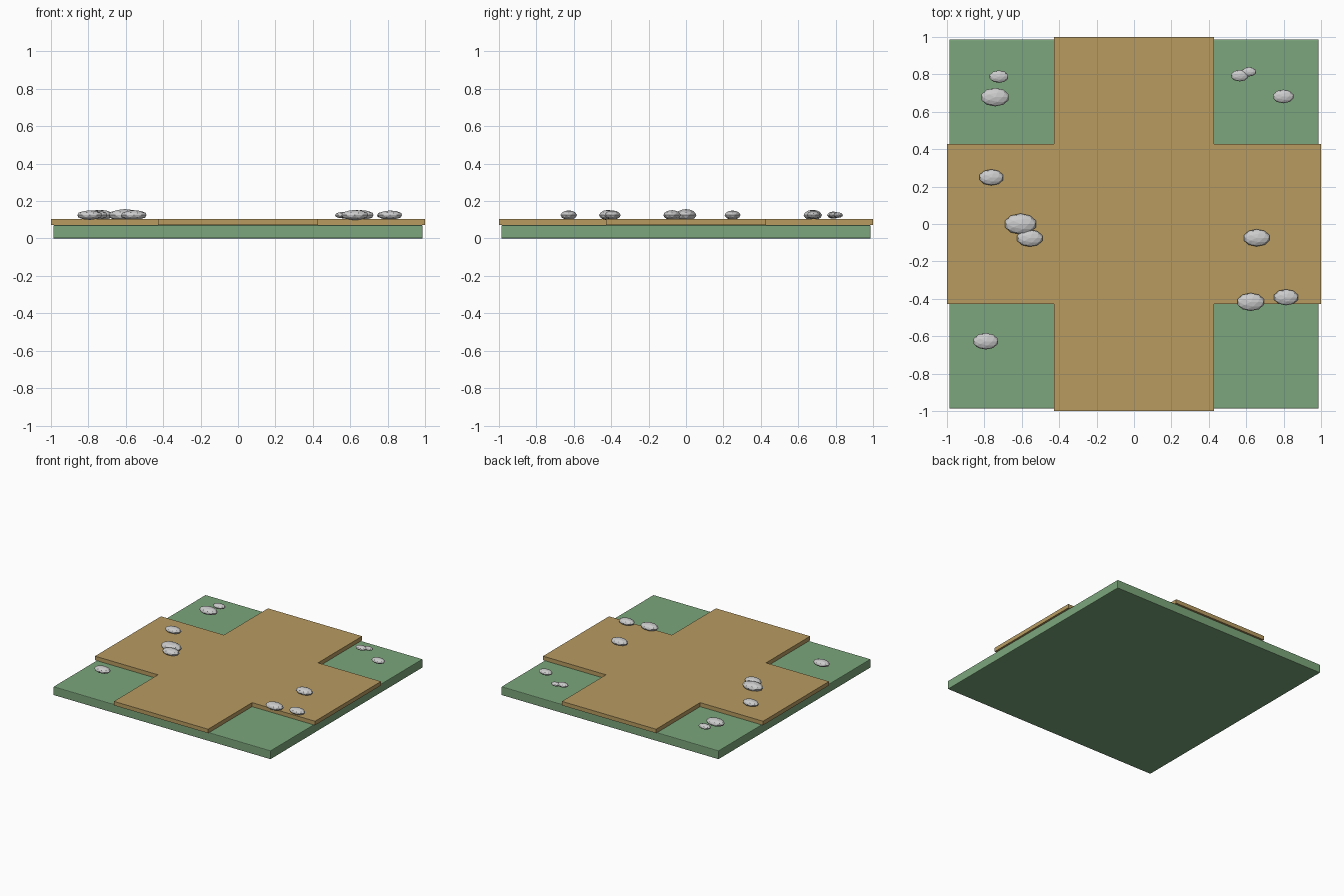
import bpy, bmesh

if "Cube" in bpy.data.objects:
    bpy.data.objects.remove(bpy.data.objects["Cube"])


def material(name, color):
    m = bpy.data.materials.new(name)
    m.diffuse_color = color
    m.use_nodes = True
    m.node_tree.nodes["Principled BSDF"].inputs["Base Color"].default_value = m.diffuse_color
    return m


def add_object(name, bm, mat=None):
    me = bpy.data.meshes.new(name)
    bm.normal_update()
    bm.to_mesh(me)
    bm.free()
    ob = bpy.data.objects.new(name, me)
    bpy.context.collection.objects.link(ob)
    if mat:
        me.materials.append(mat)
    return ob


def slab(name, outline, z0, z1, mat):
    """Extrude a counter-clockwise outline from z0 to z1."""
    bm = bmesh.new()
    face = bm.faces.new([bm.verts.new((x, y, z0)) for x, y in outline])
    ext = bmesh.ops.extrude_face_region(bm, geom=[face], use_keep_orig=True)
    for v in ext["geom"]:
        if isinstance(v, bmesh.types.BMVert):
            v.co.z = z1
    bmesh.ops.recalc_face_normals(bm, faces=bm.faces)
    return add_object(name, bm, mat)


grass = material("grass_green", (0.2, 0.38, 0.2, 1))
dirt = material("dirt_brown", (0.48, 0.33, 0.12, 1))

# Square grass base with a tiny bevel
B = 0.987
base = slab("grass_base", [(-B, -B), (B, -B), (B, B), (-B, B)], 0, 0.071, grass)
bev = base.modifiers.new("edge_bevel", "BEVEL")
bev.width = 0.005
bev.segments = 2

# Crossroads path: one arm's four points, turned through four quarters
L, W = 1.0, 0.428
outline = []
arm = [(W, -W), (L, -W), (L, W)]
for _ in range(4):
    outline += arm
    arm = [(-y, x) for x, y in arm]
slab("crossroads_path", outline, 0.071, 0.104, dirt)

# Scattered flattened stones: x, y, half length
stones = [
    (-0.722, 0.788, 0.052), (-0.743, 0.678, 0.077),
    (0.565, 0.793, 0.048), (0.615, 0.814, 0.039),
    (0.798, 0.682, 0.057), (-0.763, 0.249, 0.067),
    (-0.607, 0.0, 0.087), (-0.557, -0.076, 0.071),
    (0.656, -0.074, 0.072), (0.624, -0.417, 0.075),
    (0.813, -0.392, 0.067), (-0.793, -0.627, 0.069),
]
for i, (x, y, r) in enumerate(stones, 1):
    bm = bmesh.new()
    bmesh.ops.create_icosphere(bm, subdivisions=2, radius=1)
    bmesh.ops.scale(bm, verts=bm.verts, vec=(r, r * 0.64, r * 0.37))
    stone = add_object(f"stone_{i:02d}", bm)
    stone.location = (x, y, 0.125)
